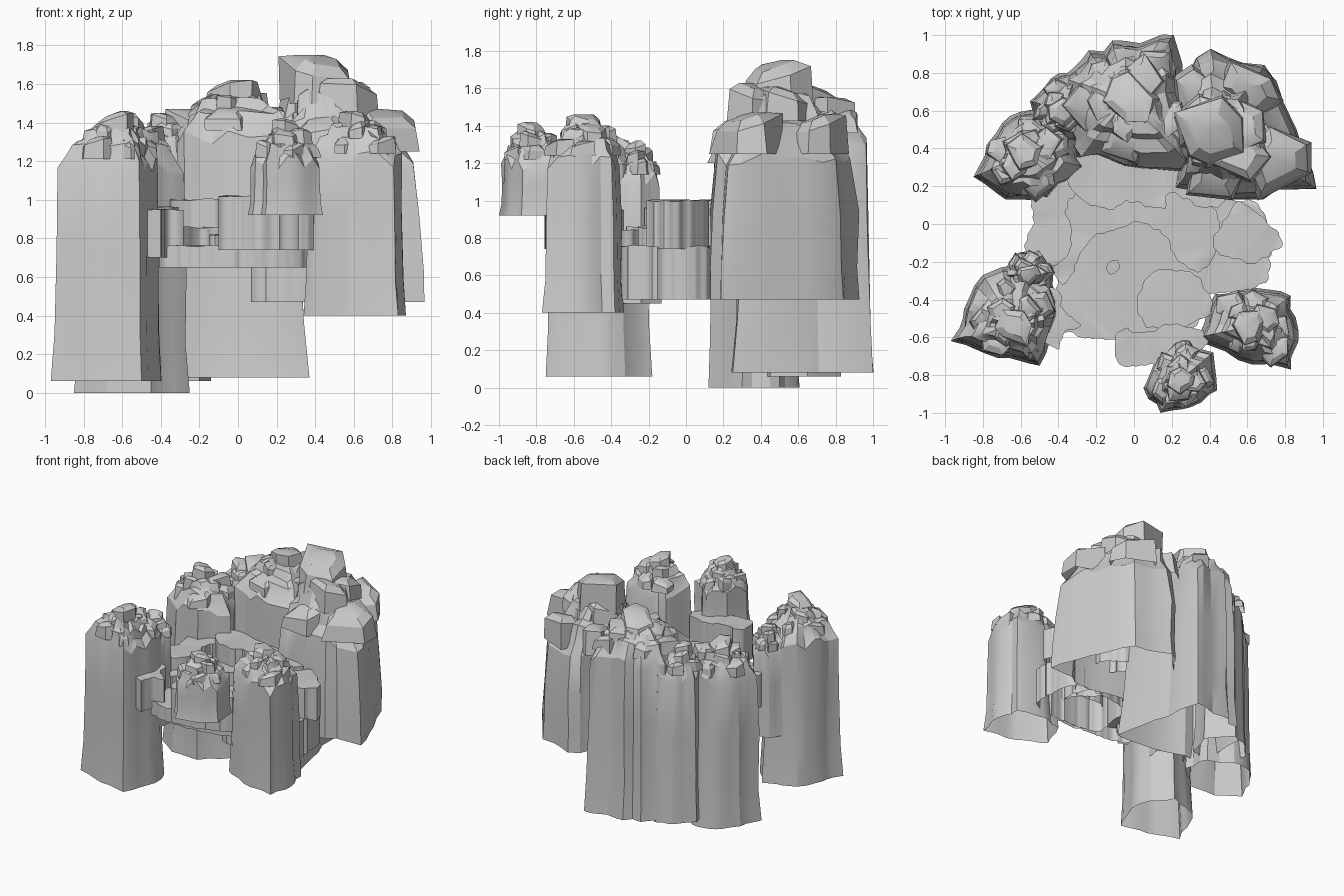
import bpy, bmesh, math, random
from mathutils import Vector, noise

if "Cube" in bpy.data.objects:
    bpy.data.objects.remove(bpy.data.objects["Cube"])


def finish(name, bm, angle=25):
    bmesh.ops.recalc_face_normals(bm, faces=bm.faces)
    me = bpy.data.meshes.new(name)
    bm.to_mesh(me)
    bm.free()
    ob = bpy.data.objects.new(name, me)
    bpy.context.collection.objects.link(ob)
    bpy.ops.object.select_all(action='DESELECT')
    ob.select_set(True)
    bpy.context.view_layer.objects.active = ob
    bpy.ops.object.shade_smooth_by_angle(angle=math.radians(angle))


def crag(bm, rnd, c, r, z0, z1, sides=5):
    # blocky lump: irregular column with a bevelled, tilted top
    a0 = rnd.uniform(0, 6)
    ang = [a0 + (i + rnd.uniform(-.3, .3)) * math.tau / sides for i in range(sides)]
    rad = [r * rnd.uniform(.8, 1.2) for _ in ang]
    t = rnd.uniform(0, math.tau)
    tilt = Vector((math.cos(t), math.sin(t))) * .45
    rings = []
    for f, s in [(0, 1.1), (.7, 1), (.93, .62)]:
        ring = []
        for a, q in zip(ang, rad):
            d = Vector((math.cos(a), math.sin(a))) * q * s * rnd.uniform(.92, 1.08)
            z = z0 + (z1 - z0) * f + d.dot(tilt) * f
            ring.append(bm.verts.new((c[0] + d.x, c[1] + d.y, min(z, z1))))
        rings.append(ring)
    for a, b in zip(rings, rings[1:]):
        for i in range(sides):
            j = (i + 1) % sides
            bm.faces.new((a[i], a[j], b[j], b[i]))
    tip = bm.verts.new((c[0] + tilt.x * r * .5, c[1] + tilt.y * r * .5, z1))
    for i in range(sides):
        bm.faces.new((rings[-1][i], rings[-1][(i + 1) % sides], tip))


def rock(name, outline, z0, shoulder, top, peak, peak_r, seed, taper=.86, base=1.0):
    rnd = random.Random(seed)
    bm = bmesh.new()
    pts = [Vector(p) for p in outline]
    n = len(pts)
    mid = sum(pts, Vector((0, 0))) / n
    # jagged cross-section: each side gets two creases between its corners
    prof = []
    for i, p in enumerate(pts):
        q = pts[(i + 1) % n]
        prof.append(p)
        for t in (.35, .68):
            m = p.lerp(q, t + rnd.uniform(-.1, .1))
            prof.append(m.lerp(mid, rnd.uniform(-.07, .08)))
    k = len(prof)
    # upper rings use a rounder section than the flared foot
    mean = sum((p - mid).length for p in prof) / k
    upper = [mid + (p - mid) * min(1, 1.35 * mean / (p - mid).length) for p in prof]
    rims = [rnd.uniform(-.05, .04) for _ in prof]
    pk = Vector(peak)
    h = top - shoulder
    # wall rings, then stepped ledges climbing to the peak
    levels = [(0, base, 0), (.22, .94, .2), (.6, .925, .5), (.97, taper + .02, 1)]
    rings = []
    for f, s, w in levels:
        ring = []
        for i, p in enumerate(prof):
            q = mid + (p.lerp(upper[i], f) - mid) * (s + (rnd.uniform(-.025, .025) if f else 0))
            ring.append(bm.verts.new((q.x, q.y, z0 + (shoulder - z0) * f + rims[i] * w)))
        rings.append(ring)
    for f, s in [(.12, taper - .12), (.34, taper - .2), (.42, .54), (.6, .47), (.66, .3)]:
        c = mid.lerp(pk, f)
        ring = []
        for i, p in enumerate(upper):
            q = c + (p - mid) * s * rnd.uniform(.93, 1.07)
            ring.append(bm.verts.new((q.x, q.y, shoulder + h * (f + rnd.uniform(-.07, .07)) + rims[i] * (.6 - f * .6))))
        rings.append(ring)
    for a, b in zip(rings, rings[1:]):
        for i in range(k):
            bm.faces.new((a[i], a[(i + 1) % k], b[(i + 1) % k], b[i]))
    tip = bm.verts.new((pk.x, pk.y, shoulder + h * .68))
    for i in range(k):
        bm.faces.new((rings[-1][i], rings[-1][(i + 1) % k], tip))
    # blocky lumps on the ledges and at the summit
    for f, s, cnt, hi in [(.1, .56, 5, .42), (.45, .32, 3, .75)]:
        for j in range(cnt):
            p = upper[int((j + rnd.uniform(.3, .7)) / cnt * k) % k]
            q = mid.lerp(pk, f) + (p - mid) * s
            r = peak_r * rnd.uniform(.7, .95)
            crag(bm, rnd, q, r, shoulder + h * (f - .1), shoulder + h * (hi + rnd.uniform(-.06, .06)))
    crag(bm, rnd, pk, peak_r, shoulder + h * .5, top, 6)
    finish(name, bm)


def slab(name, outline, z0, z1, seed, wave=.02, step=.015):
    # terrace with a ragged, rippled rim
    bm = bmesh.new()
    pts = [Vector(p) for p in outline]
    n = len(pts)
    rim = []
    for i in range(n):
        a, b, c, d = (pts[(i + j) % n] for j in (-1, 0, 1, 2))
        m = max(2, int((c - b).length / step))
        for j in range(m):
            t = j / m
            p = .5 * (2 * b + (c - a) * t + (2 * a - 5 * b + 4 * c - d) * t * t
                      + (3 * b - a - 3 * c + d) * t ** 3)
            w = noise.noise_vector(Vector((p.x * 24, p.y * 24, seed * 3.7))) * wave
            rim.append(p + Vector((w.x, w.y)))
    lo = [bm.verts.new((p.x, p.y, z0)) for p in rim]
    hi = [bm.verts.new((p.x, p.y, z1)) for p in rim]
    k = len(rim)
    for i in range(k):
        bm.faces.new((lo[i], lo[(i + 1) % k], hi[(i + 1) % k], hi[i]))
    edges = [bm.edges.get((hi[i], hi[(i + 1) % k])) for i in range(k)]
    bmesh.ops.triangle_fill(bm, edges=edges, use_beauty=True, normal=(0, 0, 1))
    for v in hi:
        v.co.z += .012 * noise.noise(Vector((v.co.x * 9, v.co.y * 9, seed)))
    finish(name, bm, 40)


# rear mountains
rock("rear_right_mountain",
     [(.2, .17), (.5, .11), (.99, .17), (.88, .5), (.7, .86), (.4, .95), (.22, .76), (.16, .45)],
     .47, 1.25, 1.75, (.42, .47), .19, 3, .84, .95)
rock("rear_centre_mountain",
     [(-.3, .33), (-.05, .28), (.37, .25), (.3, .6), (.21, 1.0), (-.05, .97), (-.24, .92), (-.38, .78), (-.38, .5)],
     .08, 1.36, 1.62, (-.04, .66), .13, 8, .87)
rock("rear_left_mountain",
     [(-.85, .25), (-.68, .13), (-.45, .12), (-.25, .3), (-.3, .5), (-.48, .6), (-.66, .57), (-.78, .42)],
     0, 1.2, 1.45, (-.57, .38), .1, 11, .86)
rock("rear_left_small_pillar",
     [(-.5, .5), (-.36, .42), (-.2, .45), (-.14, .65), (-.3, .83), (-.44, .77), (-.55, .65)],
     .06, 1.25, 1.45, (-.37, .6), .08, 14, .85)

# front pillars
rock("front_left_pillar",
     [(-.97, -.62), (-.72, -.71), (-.5, -.75), (-.42, -.55), (-.4, -.4), (-.55, -.18), (-.8, -.27), (-.9, -.45)],
     .06, 1.21, 1.46, (-.63, -.54), .09, 21, .88)
rock("left_small_pillar",
     [(-.72, -.27), (-.58, -.38), (-.44, -.36), (-.42, -.24), (-.5, -.13), (-.63, -.16)],
     .45, 1.14, 1.32, (-.57, -.27), .065, 25, .9)
rock("front_right_pillar",
     [(.34, -.6), (.55, -.72), (.83, -.77), (.87, -.56), (.83, -.38), (.6, -.33), (.43, -.37)],
     .4, 1.24, 1.46, (.62, -.54), .09, 31, .87)
rock("front_small_pillar",
     [(.05, -.87), (.14, -1.0), (.3, -.97), (.44, -.88), (.42, -.68), (.25, -.6), (.12, -.7)],
     .92, 1.22, 1.42, (.25, -.82), .075, 37, .9)

# terraces
slab("basin_floor", [(-.38, -.55), (-.2, -.61), (0, -.61), (.3, -.56), (.38, -.4), (.36, -.15),
                     (.2, .05), (-.1, .08), (-.36, -.1), (-.4, -.35)], .65, .76, 1)
slab("right_low_terrace", [(.1, -.33), (.4, -.37), (.66, -.33), (.72, -.2), (.66, .1), (.4, .11),
                           (.15, .06), (.1, -.12)], .47, .755, 2)
slab("front_high_terrace", [(-.08, -.73), (.1, -.74), (.36, -.66), (.37, -.58), (.22, -.53), (.08, -.57),
                            (-.08, -.57)], .74, 1.02, 3)
slab("front_inner_step", [(.04, -.52), (.15, -.56), (.3, -.53), (.42, -.45), (.35, -.3), (.22, -.24),
                          (.08, -.28), (.02, -.4)], .66, .84, 4)
slab("right_high_terrace", [(.42, -.12), (.58, -.2), (.7, -.18), (.78, -.1), (.7, .02), (.57, .11),
                            (.5, .06)], .74, 1.0, 5)
slab("rear_terrace", [(-.4, -.3), (-.34, -.28), (-.26, -.12), (-.12, -.03), (.05, .0), (.16, -.07), (.23, -.2),
                      (.36, -.25), (.45, -.1), (.42, .08), (.2, .32), (-.2, .34), (-.45, .25), (-.46, -.05)],
     .66, .86, 6)
slab("rear_high_terrace", [(-.32, .16), (-.15, .08), (-.02, .12), (.14, .08), (.2, .16), (.42, .08),
                           (.48, .2), (.2, .36), (-.3, .36)], .7, 1.0, 7)
slab("left_terrace", [(-.57, -.15), (-.42, -.22), (-.33, -.1), (-.36, .08), (-.3, .2), (-.42, .28),
                      (-.56, .22), (-.53, .02)], .7, .96, 8)
slab("front_left_ledge", [(-.48, -.6), (-.4, -.65), (-.36, -.57), (-.29, -.53), (-.38, -.46), (-.4, -.35),
                          (-.47, -.36)], .7, .95, 9)
slab("basin_stone", [(-.15, -.23), (-.12, -.27), (-.08, -.24), (-.09, -.19), (-.13, -.2)], .74, .82, 10, .006, .015)
